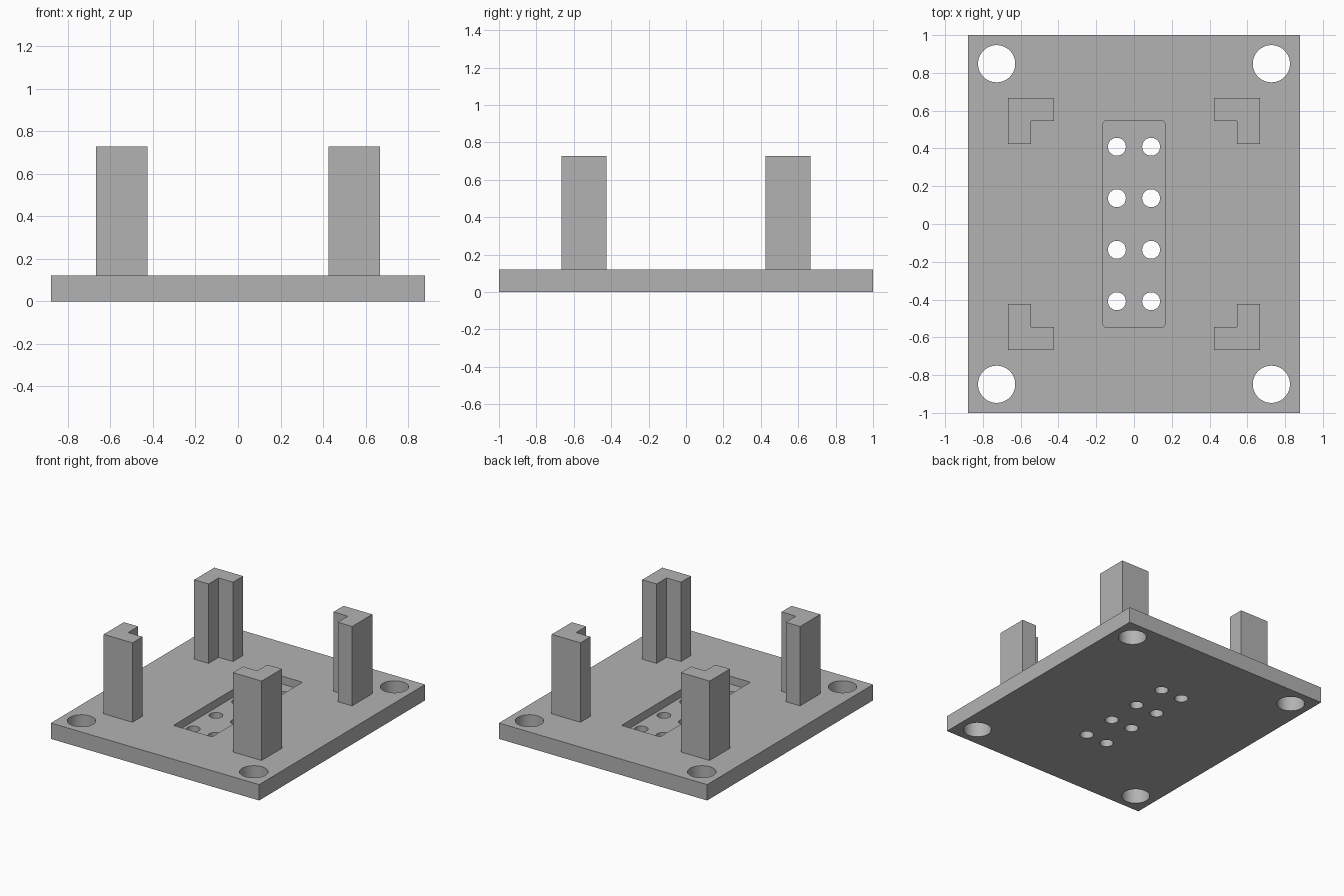
import bpy, bmesh, math

if "Cube" in bpy.data.objects:
    bpy.data.objects.remove(bpy.data.objects["Cube"])

T = 0.1212       # plate thickness
FLOOR = 0.0606   # height of the pocket floor
TOP = 0.7273     # top of the posts

grey = bpy.data.materials.new("grey plastic")
grey.diffuse_color = (0.45, 0.45, 0.45, 1)
grey.use_nodes = True
grey.node_tree.nodes["Principled BSDF"].inputs["Base Color"].default_value = grey.diffuse_color


def prism(name, outline, z0, z1):
    """Extrude a flat outline from z0 to z1."""
    bm = bmesh.new()
    face = bm.faces.new([bm.verts.new((x, y, z0)) for x, y in outline])
    ext = bmesh.ops.extrude_face_region(bm, geom=[face])
    verts = [g for g in ext["geom"] if isinstance(g, bmesh.types.BMVert)]
    bmesh.ops.translate(bm, verts=verts, vec=(0, 0, z1 - z0))
    bmesh.ops.recalc_face_normals(bm, faces=bm.faces)
    mesh = bpy.data.meshes.new(name)
    bm.to_mesh(mesh)
    bm.free()
    mesh.materials.append(grey)
    obj = bpy.data.objects.new(name, mesh)
    bpy.context.collection.objects.link(obj)
    return obj


def rect(hx, hy):
    return [(-hx, -hy), (hx, -hy), (hx, hy), (-hx, hy)]


def circle(cx, cy, r, n=48):
    return [(cx + r * math.cos(2 * math.pi * i / n),
             cy + r * math.sin(2 * math.pi * i / n)) for i in range(n)]


def rounded_rect(hx, hy, r, n=4):
    pts = []
    for k, (sx, sy) in enumerate([(1, 1), (-1, 1), (-1, -1), (1, -1)]):
        for i in range(n + 1):
            a = math.pi / 2 * (k + i / n)
            pts.append((sx * (hx - r) + r * math.cos(a),
                        sy * (hy - r) + r * math.sin(a)))
    return pts


# Base plate
plate = prism("base_plate", rect(0.8788, 1.0), 0, T)

# Cutters: shallow pocket, corner mounting holes, two rows of pin holes
cutters = [prism("pocket_cutter", rounded_rect(0.163, 0.5455, 0.012), FLOOR, T + 0.1)]
for sx in (-1, 1):
    for sy in (-1, 1):
        cutters.append(prism("mounting_hole_cutter",
                             circle(sx * 0.7273, sy * 0.8485, 0.0985), -0.1, T + 0.1))
    for y in (-0.4091, -0.1364, 0.1364, 0.4091):
        cutters.append(prism("pin_hole_cutter",
                             circle(sx * 0.0909, y, 0.0475, 32), -0.1, T + 0.05))
for c in cutters:
    m = plate.modifiers.new("cut", 'BOOLEAN')
    m.operation, m.solver, m.object = 'DIFFERENCE', 'EXACT', c

bpy.context.view_layer.objects.active = plate
plate.select_set(True)
for m in list(plate.modifiers):
    bpy.ops.object.modifier_apply(modifier=m.name)
for c in cutters:
    bpy.data.objects.remove(c, do_unlink=True)
bpy.ops.object.shade_smooth_by_angle(angle=math.radians(30))

# Four L-shaped corner posts, mirrored in x and y
a, b, c = 0.6667, 0.5455, 0.4242   # outer face, inner face, arm end
ell = [(a, a), (c, a), (c, b), (b, b), (b, c), (a, c)]
for sx, side in ((-1, "left"), (1, "right")):
    for sy, end in ((-1, "front"), (1, "back")):
        prism(f"{end}_{side}_post", [(sx * x, sy * y) for x, y in ell], T, TOP)
